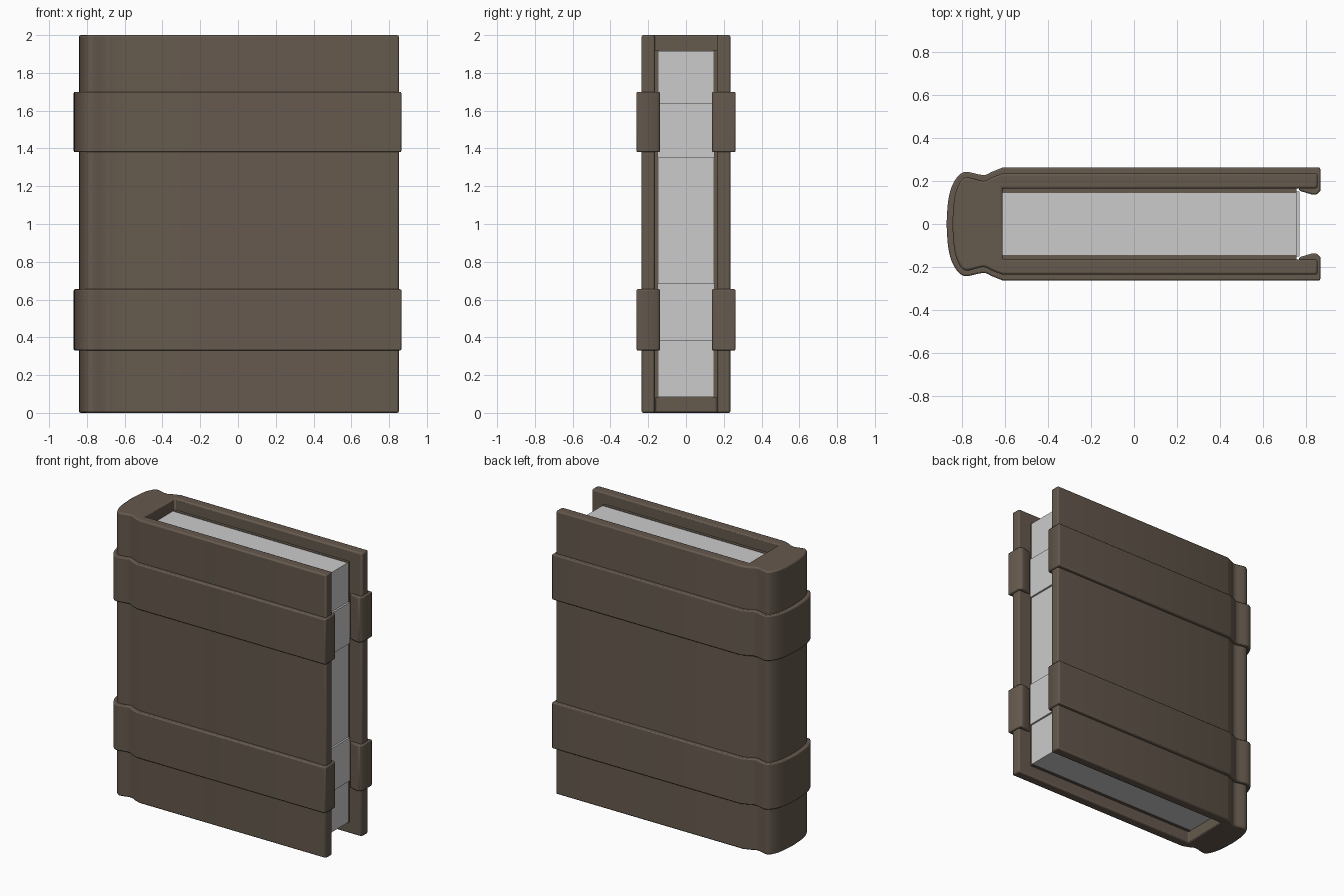
import bpy, bmesh

if "Cube" in bpy.data.objects:
    bpy.data.objects.remove(bpy.data.objects["Cube"])

leather = bpy.data.materials.new("leather")
leather.diffuse_color = (0.13, 0.10, 0.075, 1)
leather.use_nodes = True
leather.node_tree.nodes["Principled BSDF"].inputs["Base Color"].default_value = leather.diffuse_color


def curve(points, steps=4):
    """Catmull-Rom curve through the given 2D points."""
    p = [points[0]] + points + [points[-1]]
    out = []
    for i in range(1, len(p) - 2):
        a, b, c, d = p[i - 1:i + 3]
        for s in range(steps):
            t = s / steps
            out.append(tuple(0.5 * (2 * b[k] + (c[k] - a[k]) * t
                       + (2 * a[k] - 5 * b[k] + 4 * c[k] - d[k]) * t * t
                       + (3 * b[k] - a[k] - 3 * c[k] + d[k]) * t ** 3) for k in (0, 1)))
    return out + [points[-1]]


def mirrored(half):
    """Join a half profile (starting on y = 0) with its mirror image."""
    return [(x, -y) for x, y in reversed(half)] + [q for q in half if abs(q[1]) > 1e-6]


def extrude(name, profile, z0, z1, bevel, mat=None):
    """Extrude an xy outline from z0 to z1 with softened edges."""
    bm = bmesh.new()
    face = bm.faces.new([bm.verts.new((x, y, z0)) for x, y in profile])
    top = bmesh.ops.extrude_face_region(bm, geom=[face])["geom"]
    bmesh.ops.translate(bm, vec=(0, 0, z1 - z0),
                        verts=[v for v in top if isinstance(v, bmesh.types.BMVert)])
    bmesh.ops.recalc_face_normals(bm, faces=bm.faces)
    mesh = bpy.data.meshes.new(name)
    bm.to_mesh(mesh)
    bm.free()
    obj = bpy.data.objects.new(name, mesh)
    bpy.context.collection.objects.link(obj)
    if mat:
        mesh.materials.append(mat)
    if bevel:
        mod = obj.modifiers.new("soft_edges", "BEVEL")
        mod.width, mod.segments, mod.limit_method = bevel, 2, "ANGLE"
        mod.angle_limit = 0.8
    bpy.context.view_layer.objects.active = obj
    obj.select_set(True)
    bpy.ops.object.shade_smooth_by_angle(angle=0.7)
    obj.select_set(False)
    return obj


def rect(x0, x1, y0, y1):
    return [(x0, y0), (x1, y0), (x1, y1), (x0, y1)]


# Half outlines: rounded spine, hinge groove, then the board
cover_spine = curve([(-0.843, 0), (-0.835, 0.11), (-0.815, 0.18), (-0.78, 0.216),
                     (-0.70, 0.2), (-0.66, 0.216), (-0.61, 0.235)])
strap_spine = curve([(-0.87, 0), (-0.862, 0.11), (-0.838, 0.19), (-0.79, 0.241),
                     (-0.70, 0.227), (-0.66, 0.242), (-0.61, 0.262)])

# Cover: outer shell and inner slot for the pages
outer = mirrored(cover_spine + [(0.852, 0.235)])
extrude("cover", outer + [(0.852, 0.165), (-0.61, 0.165), (-0.61, -0.165), (0.852, -0.165)],
        0, 2, 0.01, leather)

# Straps: wrap the spine and boards, hooking round the fore edges
hook = [(0.865, 0.262), (0.865, 0.155), (0.85, 0.137), (0.825, 0.137), (0.765, 0.155), (0.765, 0.17)]
inner = [(x + 0.01, y - 0.008) for x, y in cover_spine[1:]]
strap_half = strap_spine + hook[:1]
back = hook[1:] + [(0.84, 0.17), (0.84, 0.227)] + inner[::-1] + [(-0.833, 0)]
strap = mirrored(strap_half) + back + [(x, -y) for x, y in reversed(back[:-1])]
for part, z0, z1 in (("lower", 0.33, 0.655), ("upper", 1.38, 1.70)):
    extrude(part + "_strap", strap, z0, z1, 0.008, leather)

# Board linings on either side of the pages
for part, s in (("front", -1), ("back", 1)):
    extrude(part + "_lining", rect(-0.62, 0.755, *sorted((s * 0.145, s * 0.17))),
            0.08, 1.92, 0, leather)

# Page block with two slightly raised sections on the fore edge
extrude("pages", rect(-0.62, 0.755, -0.147, 0.147), 0.083, 1.917, 0)
for part, z0, z1 in (("lower", 0.38, 0.685), ("upper", 1.35, 1.64)):
    extrude(part + "_page_section", rect(0.70, 0.768, -0.15, 0.15), z0, z1, 0)
